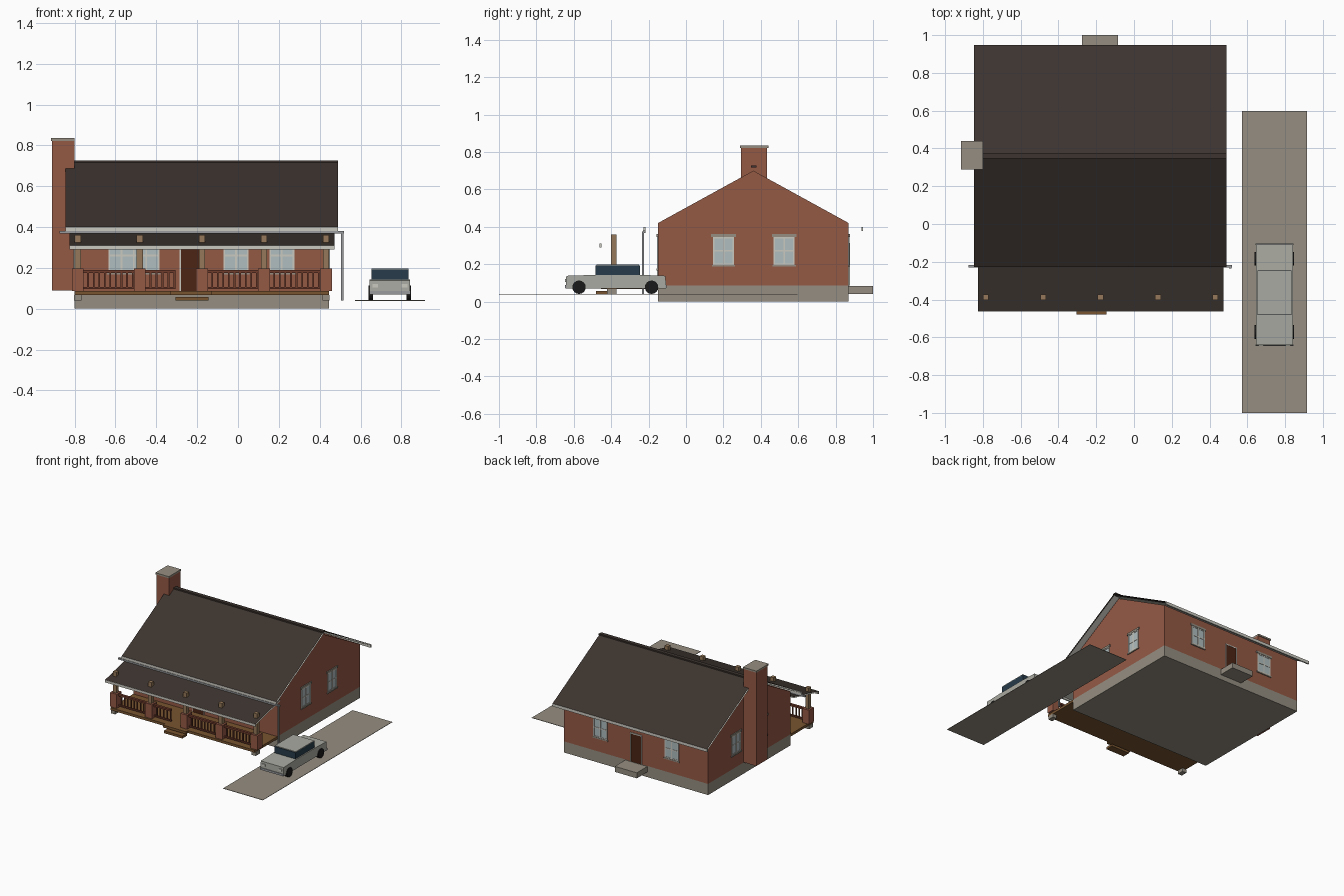
import bpy, math

if "Cube" in bpy.data.objects:
    bpy.data.objects.remove(bpy.data.objects["Cube"])

def mat(name, r, g, b):
    m = bpy.data.materials.new(name)
    m.diffuse_color = (r, g, b, 1)
    m.use_nodes = True
    m.node_tree.nodes["Principled BSDF"].inputs["Base Color"].default_value = m.diffuse_color
    return m

BRICK = mat("brick", .30, .10, .06)
ROOF = mat("shingle", .045, .034, .028)
STONE = mat("concrete", .30, .27, .22)
TAN = mat("post_wood", .30, .19, .10)
DECK = mat("deck_wood", .19, .09, .03)
DOOR = mat("door_wood", .07, .018, .007)
GLASS = mat("pane", .43, .51, .52)
TRIM = mat("trim", .60, .59, .53)
METAL = mat("gutter_metal", .32, .33, .34)
RAIL = mat("rail_paint", .16, .045, .025)
PAINT = mat("car_paint", .40, .40, .36)
TINT = mat("car_glass", .02, .045, .07)
TYRE = mat("tyre", .01, .01, .01)

def mesh(name, verts, faces, m):
    me = bpy.data.meshes.new(name)
    me.from_pydata(verts, [], faces)
    me.materials.append(m)
    ob = bpy.data.objects.new(name, me)
    bpy.context.collection.objects.link(ob)
    return ob

def box(name, x, y, z, m):
    (x0, x1), (y0, y1), (z0, z1) = sorted(x), sorted(y), sorted(z)
    v = [(a, b, c) for c in (z0, z1) for a, b in ((x0, y0), (x1, y0), (x1, y1), (x0, y1))]
    f = [(3, 2, 1, 0), (4, 5, 6, 7)] + [(i, (i + 1) % 4, (i + 1) % 4 + 4, i + 4) for i in range(4)]
    return mesh(name, v, f, m)

def extrude_x(name, x0, x1, profile, m):
    # closed (y, z) profile swept along x
    n = len(profile)
    v = [(x, y, z) for x in (x0, x1) for y, z in profile]
    f = [tuple(reversed(range(n))), tuple(range(n, 2 * n))]
    f += [(i, (i + 1) % n, (i + 1) % n + n, i + n) for i in range(n)]
    return mesh(name, v, f, m)

def sheet(name, x0, x1, a, b, m):
    # thin sloping sheet between (y, z) points a and b
    return mesh(name, [(x0, *a), (x1, *a), (x1, *b), (x0, *b)], [(0, 1, 2, 3)], m)

X0, X1, Y0, Y1 = -.80, .445, -.15, .87
MID = .36

# House body
box("foundation", (X0, X1), (Y0, Y1), (0, .087), STONE)
extrude_x("brick_walls", X0, X1, [(Y0, .087), (Y1, .087), (Y1, .42), (MID, .70), (Y0, .42)], BRICK)

# Main roof
RX0, RX1 = -.846, .49
for label, s in (("front", -1), ("back", 1)):
    y = MID + s * .587
    sheet(label + "_roof", RX0, RX1, (y, .40), (MID, .722), ROOF)
    sheet(label + "_soffit", RX0, RX1, (y, .388), (MID, .71), TRIM)
    box(label + "_fascia", (RX0, RX1), (y - s * .01, y), (.377, .40), TRIM)
box("ridge_cap", (RX0, RX1), (.347, .377), (.717, .727), ROOF)
box("gutter", (-.875, .52), (-.231, -.217), (.368, .38), METAL)
box("downspout", (.504, .516), (-.235, -.225), (.04, .375), METAL)

# Chimney
box("chimney", (-.912, -.80), (.294, .434), (.09, .822), BRICK)
box("chimney_cap", (-.917, -.80), (.289, .44), (.822, .835), STONE)

# Openings: a = along the wall, d = outward from the wall
WALLS = {
    "front": lambda a, d: (a, tuple(Y0 - k for k in d)),
    "back": lambda a, d: (a, tuple(Y1 + k for k in d)),
    "left": lambda a, d: (tuple(X0 - k for k in d), a),
    "right": lambda a, d: (tuple(X1 + k for k in d), a),
}

def on_wall(wall, name, a, d, z, m):
    x, y = WALLS[wall](a, d)
    box(wall + "_" + name, x, y, z, m)

def window(wall, c, w, z0, z1, cols=2):
    a0, a1, t = c - w / 2, c + w / 2, .008
    on_wall(wall, "window_pane", (a0, a1), (0, .002), (z0, z1), GLASS)
    for i in range(cols + 1):
        p = a0 + t / 2 + (w - t) * i / cols
        on_wall(wall, "window_stile", (p - t / 2, p + t / 2), (0, .005), (z0, z1), TRIM)
    for i in range(3):
        p = z0 + t / 2 + (z1 - z0 - t) * i / 2
        on_wall(wall, "window_bar", (a0, a1), (0, .0045), (p - t / 2, p + t / 2), TRIM)
    on_wall(wall, "window_lintel", (a0 - .01, a1 + .01), (0, .007), (z1, z1 + .016), STONE)
    on_wall(wall, "window_sill", (a0 - .006, a1 + .006), (0, .007), (z0 - .01, z0), STONE)

for side in ("left", "right"):
    for c in (.201, .525):
        window(side, c, .112, .197, .345)
for c in (.13, -.487):
    window("back", c, .12, .197, .345)
window("front", -.51, .25, .177, .345, 4)
for c in (-.01, .215):
    window("front", c, .122, .177, .345)
for wall, c in (("front", -.235), ("back", -.18)):
    on_wall(wall, "door", (c - .045, c + .045), (0, .004), (.087, .305), DOOR)
    for s in (-1, 1):
        on_wall(wall, "door_jamb", (c + s * .045, c + s * .051), (0, .006), (.087, .305), TRIM)
    on_wall(wall, "door_head", (c - .051, c + .051), (0, .006), (.305, .313), TRIM)
box("back_step", (-.275, -.085), (Y1, 1), (.04, .083), STONE)

# Porch
PX = [-.785, -.481, -.177, .127, .431]
PY = -.387
box("porch_deck", (-.80, .445), (-.43, Y0), (.068, .087), DECK)
box("upper_step", (-.33, -.13), (-.455, -.43), (.068, .087), DECK)
box("lower_step", (-.305, -.145), (-.48, -.42), (.04, .058), DECK)
sheet("porch_roof", -.825, .473, (-.46, .31), (Y0, .383), ROOF)
sheet("porch_soffit", -.825, .473, (-.46, .302), (Y0, .375), TRIM)
box("porch_fascia", (-.825, .473), (-.462, -.452), (.29, .31), TRIM)
for x in PX:
    box("porch_post", (x - .015, x + .015), (PY - .015, PY + .015), (.195, .36), TAN)
    box("porch_brick_pier", (x - .029, x + .029), (PY - .03, PY + .03), (.087, .197), BRICK)
for x in (PX[0], PX[-1]):
    box("porch_footing", (x - .018, x + .018), (PY - .035, PY + .015), (.04, .068), STONE)

# Railings, with a gap at the steps
for a, b in ((PX[0] + .029, PX[1] - .029), (PX[1] + .029, -.305),
             (PX[2] + .029, PX[3] - .029), (PX[3] + .029, PX[4] - .029)):
    box("top_rail", (a, b), (PY - .01, PY + .01), (.176, .19), RAIL)
    box("bottom_rail", (a, b), (PY - .007, PY + .007), (.097, .107), RAIL)
    n = round((b - a) / .027)
    for i in range(1, n + 1):
        x = a + (b - a) * i / n - .006
        box("baluster", (x - .004, x + .004), (PY - .004, PY + .004), (.107, .176), RAIL)

# Driveway
box("driveway", (.572, .915), (-1, .597), (.039, .042), STONE)

# Car
extrude_x("car_body", .645, .842, [(-.643, .07), (-.107, .07), (-.109, .138), (-.245, .143),
                                   (-.485, .143), (-.64, .138)], PAINT)
box("car_cabin", (.653, .834), (-.483, -.247), (.142, .193), TINT)
box("car_roof", (.653, .834), (-.478, -.25), (.193, .198), PAINT)
for y in (-.643, -.107):
    box("car_bumper", (.643, .844), (y - .004, y + .004), (.073, .088), METAL)
for x in (.672, .815):
    box("headlight", (x - .014, x + .014), (-.646, -.638), (.105, .122), TRIM)
for x in (.65, .837):
    for y in (-.572, -.184):
        bpy.ops.mesh.primitive_cylinder_add(vertices=16, radius=.036, depth=.022,
                                            location=(x, y, .077), rotation=(0, math.pi / 2, 0))
        bpy.context.object.name = "car_wheel"
        bpy.context.object.data.materials.append(TYRE)
